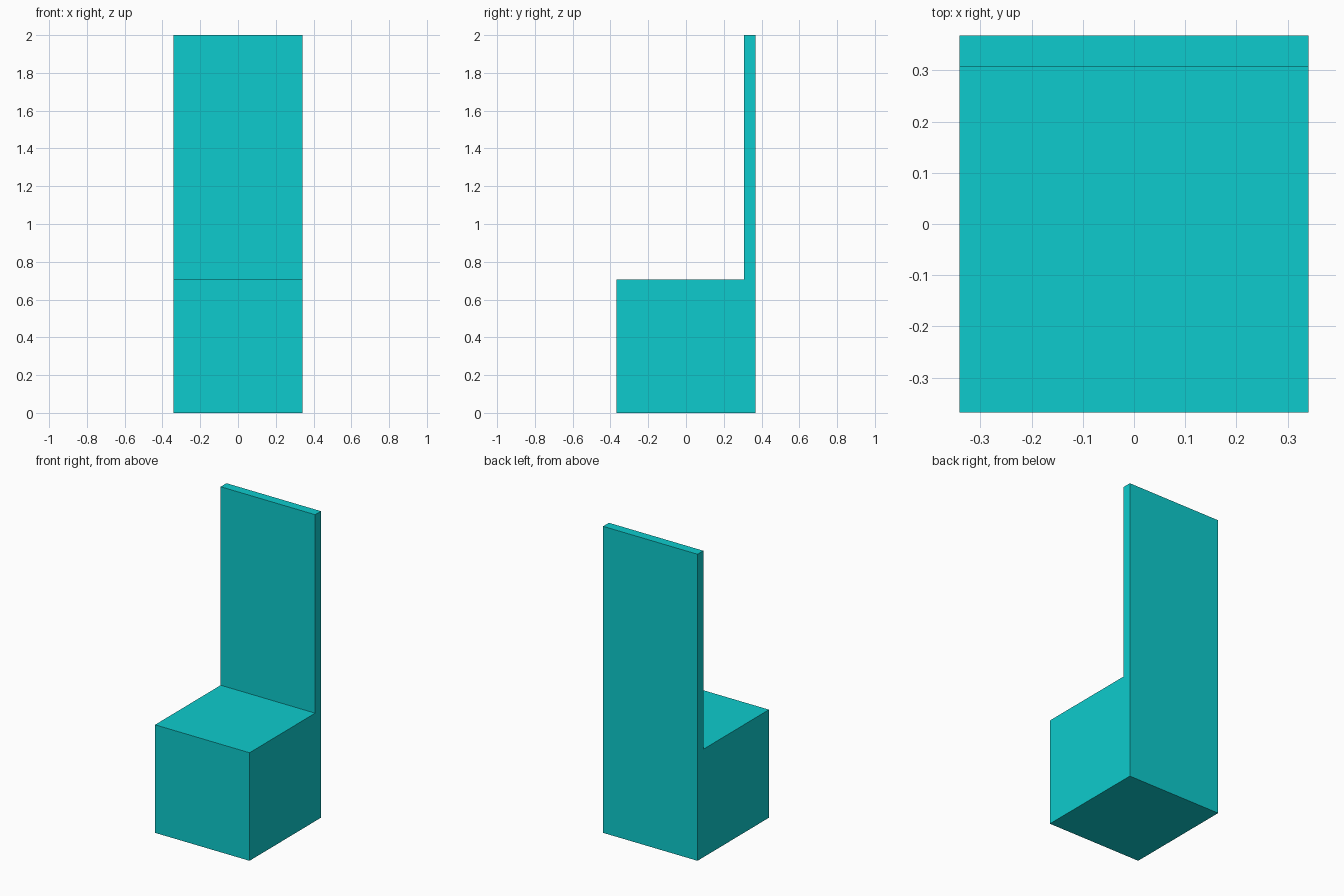
import bpy
import bmesh
from mathutils import Vector

cube = bpy.data.objects.get("Cube")
if cube:
    bpy.data.objects.remove(cube, do_unlink=True)

HALF_WIDTH = 0.341
HALF_DEPTH = 0.368
BACK_FRONT = 0.308   # front plane of the backrest
SEAT_TOP = 0.705
HEIGHT = 2.0

# Single turquoise colour
turquoise = bpy.data.materials.new("turquoise")
turquoise.use_nodes = True
colour = (0.004, 0.6, 0.61, 1.0)
turquoise.diffuse_color = colour
turquoise.node_tree.nodes["Principled BSDF"].inputs["Base Color"].default_value = colour

# Side profile (y, z) of the seat block and its tall backrest
profile = [
    (-HALF_DEPTH, 0), (HALF_DEPTH, 0), (HALF_DEPTH, HEIGHT),
    (BACK_FRONT, HEIGHT), (BACK_FRONT, SEAT_TOP), (-HALF_DEPTH, SEAT_TOP),
]

# Extrude the profile across the width into one closed solid
bm = bmesh.new()
side = bm.faces.new([bm.verts.new((-HALF_WIDTH, y, z)) for y, z in profile])
extruded = bmesh.ops.extrude_face_region(bm, geom=[side], use_keep_orig=True)
moved = [v for v in extruded["geom"] if isinstance(v, bmesh.types.BMVert)]
bmesh.ops.translate(bm, verts=moved, vec=Vector((2 * HALF_WIDTH, 0, 0)))
bmesh.ops.recalc_face_normals(bm, faces=bm.faces)

mesh = bpy.data.meshes.new("high_back_chair")
bm.to_mesh(mesh)
bm.free()
mesh.materials.append(turquoise)
chair = bpy.data.objects.new("high_back_chair", mesh)
bpy.context.collection.objects.link(chair)
